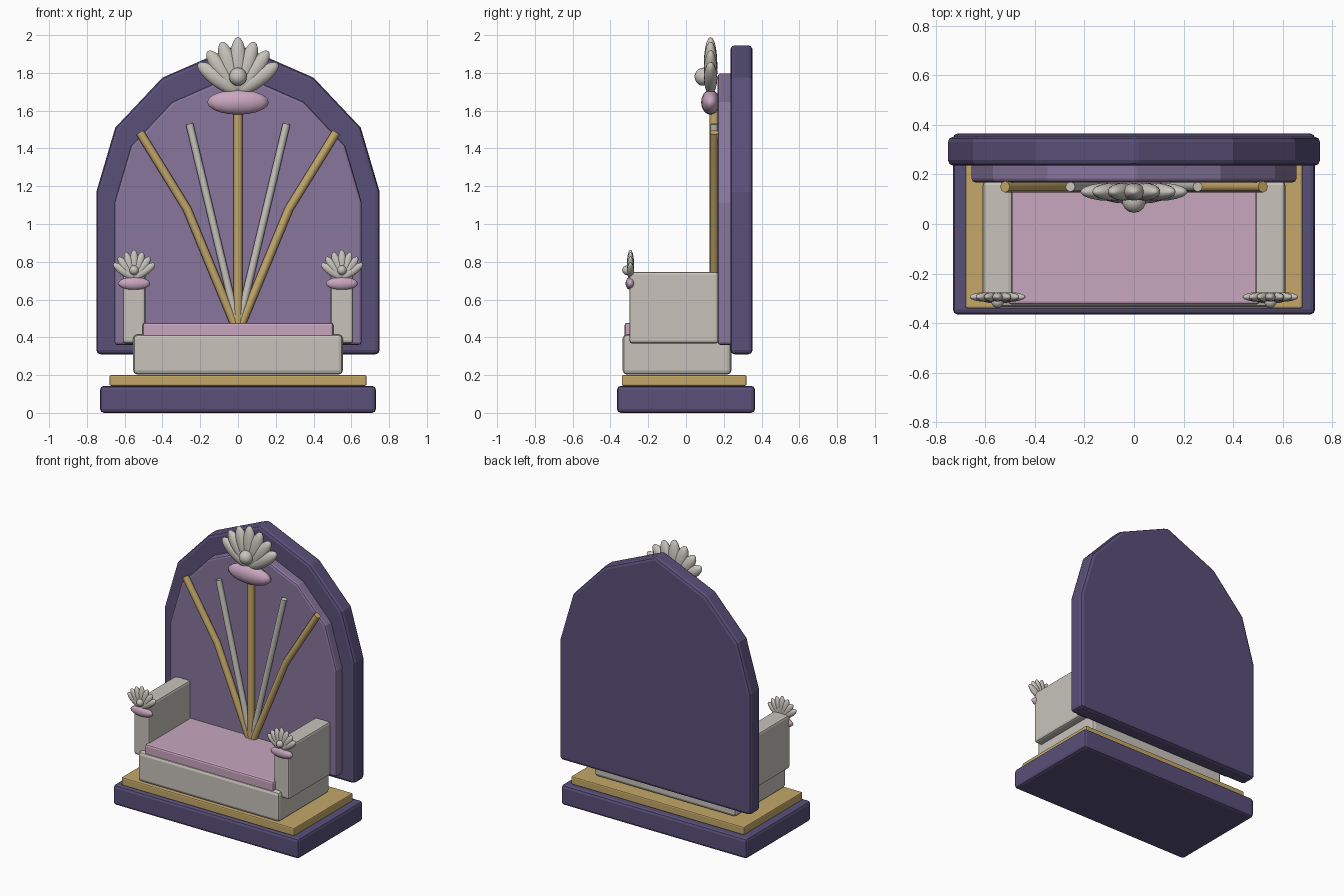
import bpy
import bmesh
from math import radians, sin, cos
from mathutils import Matrix, Vector

if "Cube" in bpy.data.objects:
    bpy.data.objects.remove(bpy.data.objects["Cube"], do_unlink=True)


def material(name, rgb):
    m = bpy.data.materials.new(name)
    m.use_nodes = True
    m.diffuse_color = (*rgb, 1)
    m.node_tree.nodes["Principled BSDF"].inputs["Base Color"].default_value = (*rgb, 1)
    return m


INDIGO = material("indigo", (0.10, 0.08, 0.19))
MAUVE = material("mauve", (0.25, 0.18, 0.34))
PINK = material("soft pink", (0.58, 0.38, 0.52))
IVORY = material("silver ivory", (0.58, 0.55, 0.50))
GOLD = material("gold", (0.55, 0.39, 0.14))


def finish(name, bm, mat, bevel=0.0, smooth=False):
    bmesh.ops.recalc_face_normals(bm, faces=bm.faces)
    mesh = bpy.data.meshes.new(name)
    bm.to_mesh(mesh)
    bm.free()
    mesh.materials.append(mat)
    ob = bpy.data.objects.new(name, mesh)
    bpy.context.collection.objects.link(ob)
    if smooth:
        for p in mesh.polygons:
            p.use_smooth = True
    if bevel:
        mod = ob.modifiers.new("soft edges", "BEVEL")
        mod.width = bevel
        mod.segments = 2
        mod.limit_method = "ANGLE"
        mod.angle_limit = radians(40)
    return ob


def box(name, lo, hi, mat, bevel):
    lo, hi = Vector(lo), Vector(hi)
    bm = bmesh.new()
    bmesh.ops.create_cube(bm, size=1, matrix=Matrix.Translation((lo + hi) / 2)
                          @ Matrix.Diagonal((*(hi - lo), 1)))
    return finish(name, bm, mat, bevel)


def arch(name, half, y0, y1, mat, bevel):
    """Extrude a mirrored half outline from y0 to y1."""
    outline = half + [(-x, z) for x, z in reversed(half) if x > 0]
    bm = bmesh.new()
    face = bm.faces.new([bm.verts.new((x, y0, z)) for x, z in outline])
    out = bmesh.ops.extrude_face_region(bm, geom=[face])
    verts = [v for v in out["geom"] if isinstance(v, bmesh.types.BMVert)]
    bmesh.ops.translate(bm, verts=verts, vec=(0, y1 - y0, 0))
    return finish(name, bm, mat, bevel)


def rod(name, points, radius, mat):
    curve = bpy.data.curves.new(name, "CURVE")
    curve.dimensions = "3D"
    curve.bevel_depth = radius
    curve.bevel_resolution = 2
    curve.use_fill_caps = True
    spline = curve.splines.new("POLY")
    spline.points.add(len(points) - 1)
    for p, (x, z) in zip(spline.points, points):
        p.co = (x, 0.15, z, 1)
    curve.materials.append(mat)
    ob = bpy.data.objects.new(name, curve)
    bpy.context.collection.objects.link(ob)
    bpy.ops.object.select_all(action="DESELECT")
    ob.select_set(True)
    bpy.context.view_layer.objects.active = ob
    bpy.ops.object.convert(target="MESH")
    bpy.ops.object.shade_smooth_by_angle(angle=radians(50))


def ellipsoid(bm, center, radii, turn=0.0):
    bmesh.ops.create_uvsphere(bm, u_segments=14, v_segments=10, radius=1,
                              matrix=Matrix.Translation(center)
                              @ Matrix.Rotation(turn, 4, "Y")
                              @ Matrix.Diagonal((*radii, 1)))


def shell(name, center, s):
    """Fan of petals with a bead, rising from a rounded pad."""
    c = Vector(center)
    bm = bmesh.new()
    ellipsoid(bm, c, Vector((0.167, 0.05, 0.066)) * s)
    finish(name + "_pad", bm, PINK, smooth=True)

    bm = bmesh.new()
    for i in range(-3, 4):
        a = radians(18 * i)
        length = 0.295 - 0.011 * abs(i)
        mid = Vector((sin(a), 0, cos(a))) * length / 2 + Vector((0, 0, 0.05))
        ellipsoid(bm, c + mid * s, Vector((0.047, 0.036, length / 2)) * s, a)
    finish(name + "_petals", bm, IVORY, smooth=True)

    bm = bmesh.new()
    ellipsoid(bm, c + Vector((0, -0.037, 0.135)) * s, Vector((0.048,) * 3) * s)
    finish(name + "_bead", bm, IVORY, smooth=True)


# Stepped plinth
box("plinth", (-0.73, -0.365, 0), (0.73, 0.365, 0.143), INDIGO, 0.02)
box("plinth_trim", (-0.68, -0.34, 0.143), (0.68, 0.32, 0.2), GOLD, 0.008)

# Seat, cushion and arms
box("seat", (-0.555, -0.335, 0.203), (0.555, 0.24, 0.415), IVORY, 0.022)
box("cushion", (-0.505, -0.325, 0.4), (0.505, 0.2, 0.476), PINK, 0.012)
for side, sx in (("left", 1), ("right", -1)):
    xs = sorted((0.49 * sx, 0.61 * sx))
    box(side + "_arm", (xs[0], -0.3, 0.367), (xs[1], 0.172, 0.747), IVORY, 0.015)
    shell(side + "_arm_shell", (0.55 * sx, -0.294, 0.685), 0.52)

# Arched back with a raised inner panel
half = [(0.75, 0.31), (0.75, 1.17), (0.65, 1.51), (0.4, 1.775), (0, 1.95)]
arch("back", half, 0.235, 0.352, INDIGO, 0.022)
inner = [(x * 0.873, 0.36 + (z - 0.31) * 0.878) for x, z in half]
arch("back_panel", inner, 0.168, 0.25, MAUVE, 0.015)

# Rods fanning out from the seat
rod("center_rod", [(0, 0.45), (0, 1.64)], 0.025, GOLD)
for side, sx in (("left", 1), ("right", -1)):
    rod(side + "_inner_rod", [(0, 0.45), (0.257 * sx, 1.53)], 0.02, IVORY)
    rod(side + "_outer_rod", [(0.01 * sx, 0.45), (0.27 * sx, 1.08), (0.52 * sx, 1.485)],
        0.023, GOLD)

# Crest at the top of the back
shell("crest", (0, 0.13, 1.645), 1.0)
